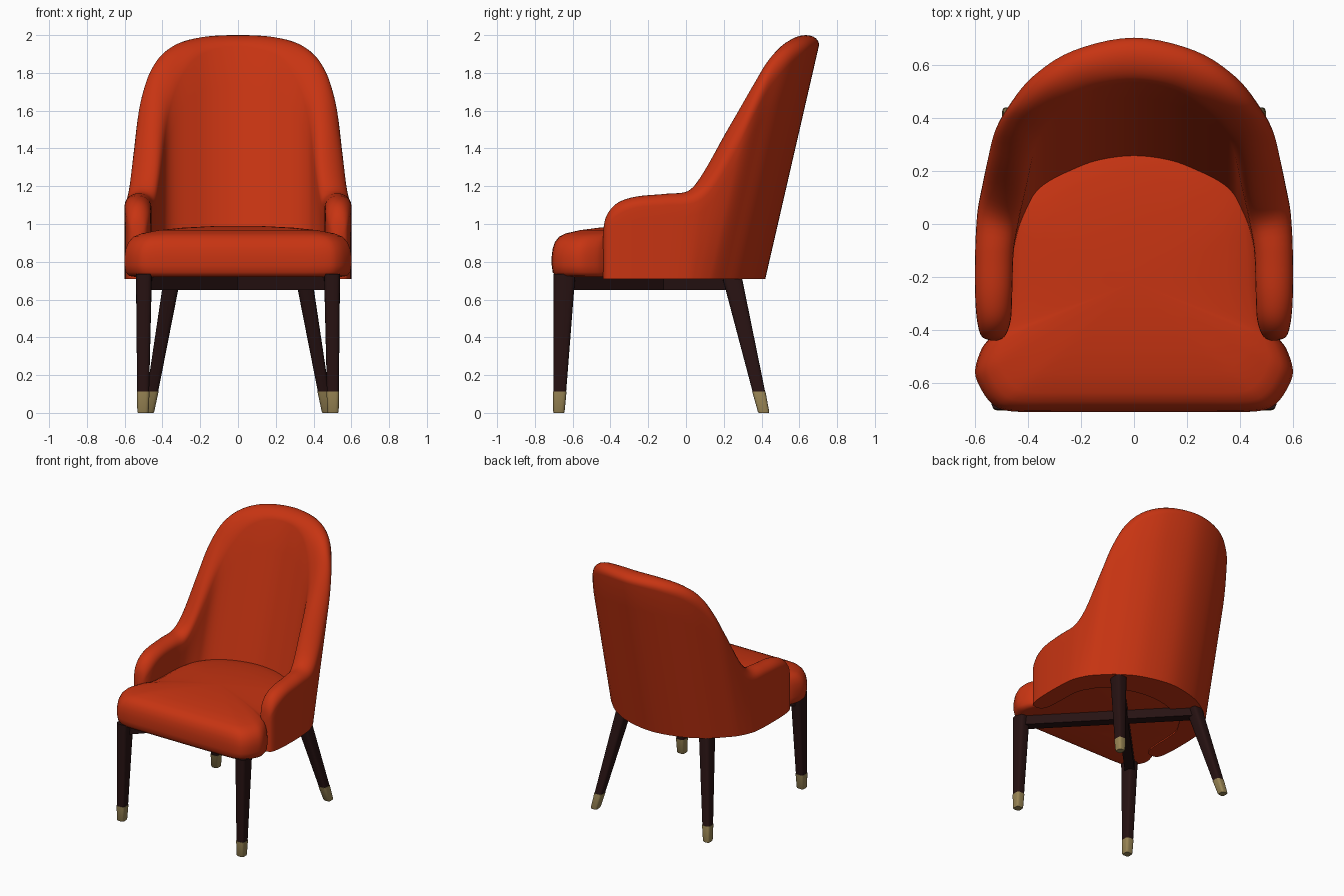
import bpy, bmesh, math
from mathutils import Vector

if "Cube" in bpy.data.objects:
    bpy.data.objects.remove(bpy.data.objects["Cube"])


def material(name, rgb):
    m = bpy.data.materials.new(name)
    m.diffuse_color = (*rgb, 1)
    m.use_nodes = True
    m.node_tree.nodes["Principled BSDF"].inputs["Base Color"].default_value = m.diffuse_color
    return m


RED = material("red upholstery", (0.57, 0.034, 0.006))
WOOD = material("dark wood", (0.02, 0.006, 0.006))
BRASS = material("brass", (0.32, 0.235, 0.09))


def spline(pts, n, closed=False):
    """Catmull-Rom through tuples of any length."""
    out, c = [], len(pts)
    at = lambda i: pts[i % c] if closed else pts[min(max(i, 0), c - 1)]
    for i in range(c if closed else c - 1):
        for k in range(n):
            t = k / n
            out.append(tuple(
                0.5 * (2 * b + (d - a) * t + (2 * a - 5 * b + 4 * d - e) * t * t
                       + (3 * b - a - 3 * d + e) * t ** 3)
                for a, b, d, e in zip(at(i - 1), at(i), at(i + 1), at(i + 2))))
    if not closed:
        out.append(pts[-1])
    return out


def loft(name, rings, mat, angle=40):
    """Skin closed rings of points and cap both ends."""
    bm = bmesh.new()
    vs = [[bm.verts.new(p) for p in r] for r in rings]
    n = len(vs[0])
    for a, b in zip(vs, vs[1:]):
        for i in range(n):
            j = (i + 1) % n
            bm.faces.new((a[i], a[j], b[j], b[i]))
    bm.faces.new(vs[0])
    bm.faces.new(vs[-1])
    bmesh.ops.recalc_face_normals(bm, faces=bm.faces)
    me = bpy.data.meshes.new(name)
    bm.to_mesh(me)
    bm.free()
    ob = bpy.data.objects.new(name, me)
    bpy.context.collection.objects.link(ob)
    me.materials.append(mat)
    bpy.ops.object.select_all(action='DESELECT')
    ob.select_set(True)
    bpy.context.view_layer.objects.active = ob
    bpy.ops.object.shade_smooth_by_angle(angle=math.radians(angle))
    return ob


# Back shell with arms: stations from arm tip to back centre
# outer x, outer y, inner x, inner y (at the base), rim height, rim roll, lean
BASE = 0.71
half = [
    (.540, -.440, .515, -.440, 0.95, .03, 0),
    (.575, -.425, .485, -.420, 1.04, .06, 0),
    (.592, -.370, .465, -.360, 1.11, .07, 0),
    (.600, -.270, .460, -.260, 1.145, .06, 0),
    (.600, -.120, .455, -.120, 1.16, .06, .03),
    (.592, .000, .440, -.060, 1.18, .07, .10),
    (.575, .060, .425, -.030, 1.30, .12, .16),
    (.552, .110, .400, .010, 1.55, .20, .21),
    (.527, .150, .375, .050, 1.74, .20, .23),
    (.477, .205, .330, .090, 1.87, .16, .23),
    (.385, .290, .250, .130, 1.95, .10, .23),
    (.230, .375, .140, .172, 1.99, .07, .23),
    (0, .420, 0, .190, 2.00, .06, .23)]
mirror = [(-s[0], s[1], -s[2]) + s[3:] for s in half[-2::-1]]


def shell_section(s):
    ox, oy, ix, iy, peak, roll, lean = s
    top = peak - roll

    def point(f, z):
        h = z - BASE
        o = Vector((ox, oy + lean * h, z))
        i = Vector((ix, iy + 1.22 * lean * h, z))
        return o.lerp(i, f)

    ring = [point(0, BASE + (top - BASE) * k / 6) for k in range(6)]
    for k in range(13):
        a = math.pi * k / 12
        ring.append(point(.5 - .5 * math.cos(a), top + roll * math.sin(a)))
    ring += [point(1, BASE + (top - BASE) * k / 6) for k in range(5, -1, -1)]
    return ring


loft("back_shell", [shell_section(s) for s in spline(half + mirror, 5)], RED)

# Seat cushion: plan outline, then rings of (scale, height)
right = [(.25, -.71), (.46, -.708), (.535, -.68), (.585, -.61), (.60, -.55),
         (.575, -.47), (.535, -.41), (.51, -.28), (.50, -.08), (.48, .06),
         (.42, .17), (.30, .28), (.15, .34)]
outline = spline([(0, -.71)] + right + [(0, .36)]
                 + [(-x, y) for x, y in reversed(right)], 4, closed=True)
levels = [(.91, .72), (.96, .725), (.99, .745), (1, .78), (1, .83), (.99, .87),
          (.965, .905), (.92, .933), (.85, .95), (.7, .967), (.5, .98),
          (.25, .988), (.05, .99)]
CY = -.22
loft("seat_cushion", [[(x * f, CY + (y - CY) * f, z) for x, y in outline]
                      for f, z in levels], RED, 50)


# Legs with brass caps
def rounded_square(c, w, d, n=20):
    pts = []
    for k in range(n):
        a = 2 * math.pi * (k + .5) / n
        ca, sa = math.cos(a), math.sin(a)
        pts.append((c.x + math.copysign(abs(ca) ** .5, ca) * w / 2,
                    c.y + math.copysign(abs(sa) ** .5, sa) * d / 2, c.z))
    return pts


def leg(name, top, foot, top_size, foot_size, sx):
    t, f = Vector((top[0] * sx, *top[1:])), Vector((foot[0] * sx, *foot[1:]))

    def ring(z, grow=0):
        k = z / t.z
        w, d = (b + (a - b) * k + grow for a, b in zip(top_size, foot_size))
        return rounded_square(f.lerp(t, k), w, d)

    loft(name, [ring(.11), ring(.4), ring(t.z)], WOOD)
    loft(name + "_cap", [ring(0, -.006), ring(.006), ring(.112, .004)], BRASS)


for side, sx in (("right", 1), ("left", -1)):
    leg("front_leg_" + side, (.498, -.643, .735), (.503, -.673, 0),
        (.085, .115), (.06, .06), sx)
    leg("back_leg_" + side, (.345, .240, .735), (.472, .412, 0),
        (.09, .105), (.055, .06), sx)

# Crossed under-seat braces joining opposite legs
for side, sx in (("a", 1), ("b", -1)):
    p, q = Vector((.49 * sx, -.63, 0)), Vector((-.35 * sx, .245, 0))
    u = (q - p).normalized()
    n = Vector((-u.y, u.x, 0)) * .035
    loft("cross_brace_" + side,
         [[c + n * s + Vector((0, 0, z))
           for s, z in ((-1, .65), (1, .65), (1, .725), (-1, .725))]
          for c in (p, q)], WOOD)
